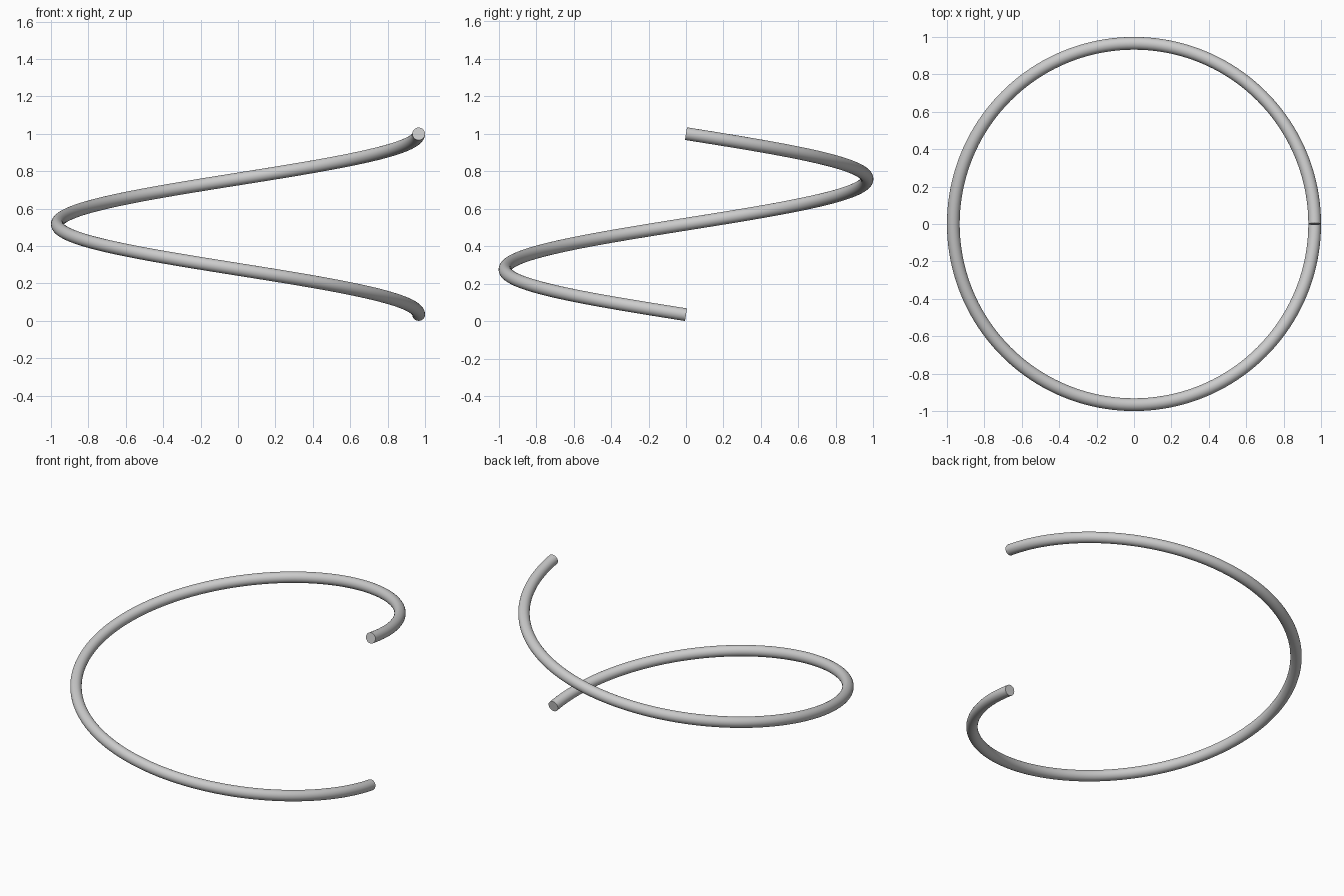
import bpy, bmesh
from math import sin, cos, pi
from mathutils import Vector

if "Cube" in bpy.data.objects:
    bpy.data.objects.remove(bpy.data.objects["Cube"])

COIL_R, WIRE_R, PITCH = 0.966, 0.034, 0.966
STEPS, SIDES = 160, 32

bm = bmesh.new()


def ring(t):
    """Circle of wire vertices, square to the helix at turn fraction t."""
    a = -2 * pi * t
    out = Vector((cos(a), sin(a), 0))
    centre = out * COIL_R + Vector((0, 0, WIRE_R + PITCH * t))
    tangent = Vector((sin(a), -cos(a), PITCH / (2 * pi * COIL_R))).normalized()
    up = tangent.cross(out)
    return [bm.verts.new(centre + WIRE_R * (out * cos(b) + up * sin(b)))
            for b in (2 * pi * k / SIDES for k in range(SIDES))]


# Single-turn coil, climbing clockwise seen from above
rings = [ring(i / STEPS) for i in range(STEPS + 1)]
for r, s in zip(rings, rings[1:]):
    for k in range(SIDES):
        n = (k + 1) % SIDES
        bm.faces.new((r[k], r[n], s[n], s[k]))

# Flat end caps
bm.faces.new(rings[0])
bm.faces.new(rings[-1])
bmesh.ops.recalc_face_normals(bm, faces=bm.faces)

mesh = bpy.data.meshes.new("spring_coil")
bm.to_mesh(mesh)
bm.free()
coil = bpy.data.objects.new("spring_coil", mesh)
bpy.context.collection.objects.link(coil)
bpy.context.view_layer.objects.active = coil
coil.select_set(True)
bpy.ops.object.shade_smooth_by_angle()
